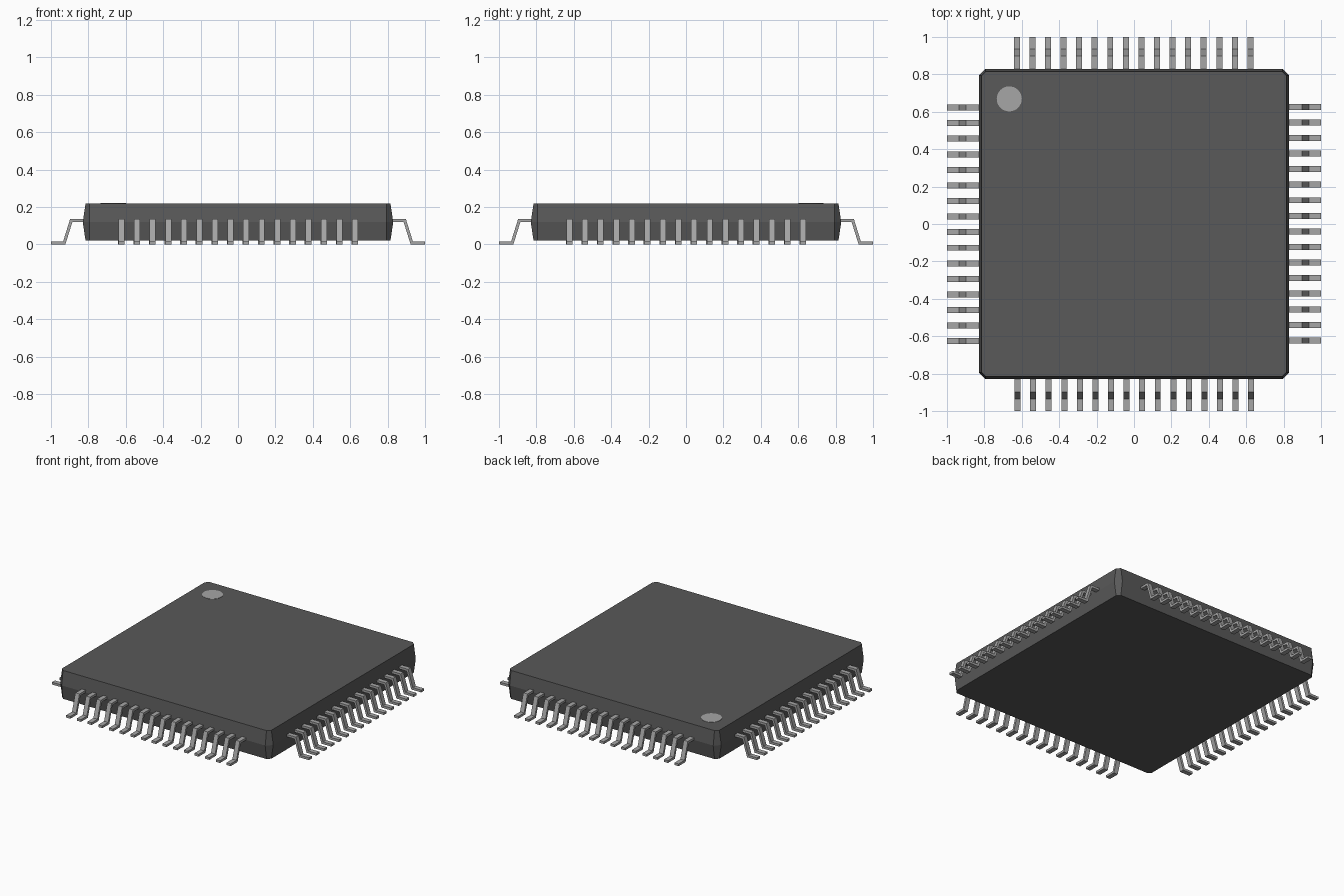
import bpy
import bmesh
from math import pi
from mathutils import Matrix, Vector

cube = bpy.data.objects.get("Cube")
if cube:
    bpy.data.objects.remove(cube, do_unlink=True)


def make_material(name, grey):
    mat = bpy.data.materials.new(name)
    mat.use_nodes = True
    colour = (grey, grey, grey, 1)
    mat.diffuse_color = colour
    mat.node_tree.nodes["Principled BSDF"].inputs["Base Color"].default_value = colour
    return mat


def add_object(name, bm, mat):
    bmesh.ops.recalc_face_normals(bm, faces=bm.faces)
    mesh = bpy.data.meshes.new(name)
    bm.to_mesh(mesh)
    bm.free()
    mesh.materials.append(mat)
    obj = bpy.data.objects.new(name, mesh)
    bpy.context.collection.objects.link(obj)
    return obj


def bridge(bm, lower, upper):
    n = len(lower)
    for i in range(n):
        j = (i + 1) % n
        bm.faces.new((lower[i], lower[j], upper[j], upper[i]))


plastic = make_material("dark grey plastic", 0.1)
metal = make_material("silver grey metal", 0.38)

# Body: square with cut corners, widest at mid height
CORNER = 0.793
bm = bmesh.new()
rings = []
for half, z in ((0.815, 0.02), (0.83, 0.12), (0.815, 0.22)):
    ring = []
    for k in range(4):
        turn = Matrix.Rotation(k * pi / 2, 3, "Z")
        for x in (-CORNER, CORNER):
            ring.append(bm.verts.new(turn @ Vector((x, -half, z))))
    rings.append(ring)
bridge(bm, rings[0], rings[1])
bridge(bm, rings[1], rings[2])
bm.faces.new(rings[0])
bm.faces.new(rings[2])
add_object("chip_body", bm, plastic)

# Pins: a bent strip profile (distance outward, height), repeated on four sides
PROFILE = [(0.815, 0.119), (0.886, 0.119), (0.923, 0), (1, 0),
           (1, 0.016), (0.935, 0.016), (0.898, 0.135), (0.815, 0.135)]
COUNT, PITCH, WIDTH, SHIFT = 16, 0.0833, 0.032, 0.002
for k, side in enumerate(("front", "left", "back", "right")):
    turn = Matrix.Rotation(k * pi / 2, 3, "Z")
    bm = bmesh.new()
    for i in range(COUNT):
        centre = (i - (COUNT - 1) / 2) * PITCH + SHIFT
        ends = [[bm.verts.new(turn @ Vector((centre + s * WIDTH / 2, -d, z)))
                 for d, z in PROFILE] for s in (-1, 1)]
        bridge(bm, *ends)
        # Quads across the strip thickness close each cut end
        for end in ends:
            for a in range(3):
                bm.faces.new((end[a], end[a + 1], end[6 - a], end[7 - a]))
    add_object(side + "_pins", bm, metal)

# Round orientation mark on the top
bm = bmesh.new()
bmesh.ops.create_cone(bm, cap_ends=True, segments=32, radius1=0.067, radius2=0.067,
                      depth=0.004, matrix=Matrix.Translation((-0.667, 0.669, 0.22)))
add_object("orientation_mark", bm, metal)
